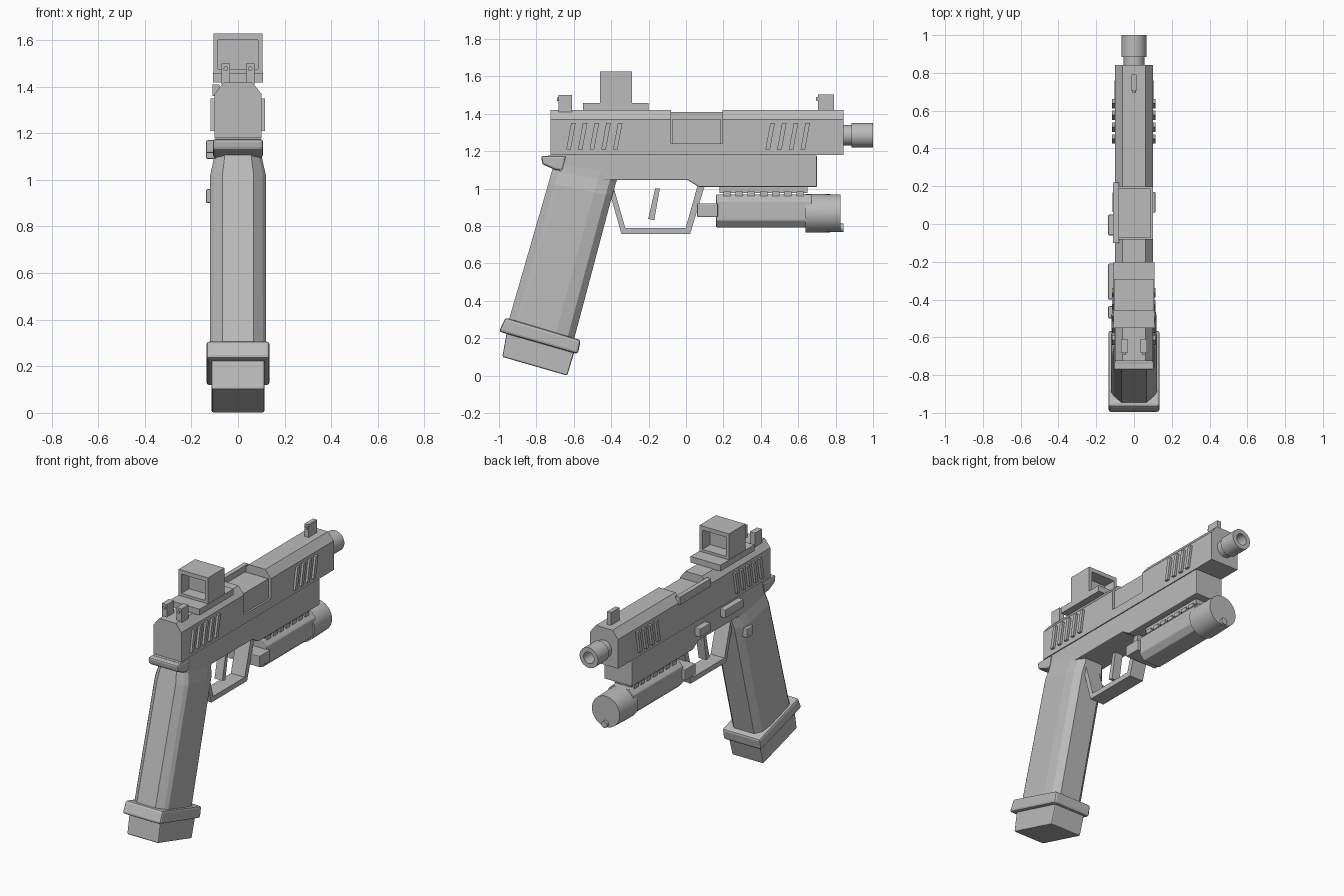
import bpy, bmesh, math
from mathutils import Vector, Matrix

old = bpy.data.objects.get("Cube")
if old:
    bpy.data.objects.remove(old, do_unlink=True)

grey = bpy.data.materials.new("plain grey")
grey.use_nodes = True
grey.diffuse_color = (0.5, 0.5, 0.5, 1)
grey.node_tree.nodes["Principled BSDF"].inputs["Base Color"].default_value = (0.5, 0.5, 0.5, 1)


def finish(name, bm, bevel=0, smooth=False):
    bmesh.ops.recalc_face_normals(bm, faces=bm.faces)
    mesh = bpy.data.meshes.new(name)
    bm.to_mesh(mesh)
    bm.free()
    mesh.materials.append(grey)
    ob = bpy.data.objects.new(name, mesh)
    bpy.context.collection.objects.link(ob)
    if bevel:
        mod = ob.modifiers.new("edge", "BEVEL")
        mod.width, mod.segments = bevel, 2
    if smooth:
        bpy.ops.object.select_all(action="DESELECT")
        ob.select_set(True)
        bpy.context.view_layer.objects.active = ob
        bpy.ops.object.shade_smooth_by_angle(angle=math.radians(35))
    return ob


def loft(name, rings, bevel=0):
    """Skin a list of matching closed rings and cap both ends."""
    bm = bmesh.new()
    loops = [[bm.verts.new(p) for p in ring] for ring in rings]
    n = len(loops[0])
    for a, b in zip(loops, loops[1:]):
        for i in range(n):
            j = (i + 1) % n
            bm.faces.new((a[i], a[j], b[j], b[i]))
    bm.faces.new(loops[0])
    bm.faces.new(loops[-1])
    return finish(name, bm, bevel)


def side_shape(name, pts, x0, x1, bevel=0):
    return loft(name, [[(x, y, z) for y, z in pts] for x in (x0, x1)], bevel)


def end_shape(name, pts, y0, y1, bevel=0):
    return loft(name, [[(x, y, z) for x, z in pts] for y in (y0, y1)], bevel)


def box(name, x0, x1, y0, y1, z0, z1, bevel=0):
    return side_shape(name, [(y0, z0), (y1, z0), (y1, z1), (y0, z1)], x0, x1, bevel)


def lathe(name, pts, x, z, steps=32):
    """Spin (y, radius) points about an axis parallel to y."""
    bm = bmesh.new()
    vs = [bm.verts.new((x + r, y, z)) for y, r in pts]
    es = [bm.edges.new(p) for p in zip(vs, vs[1:])]
    bmesh.ops.spin(bm, geom=vs + es, cent=(x, 0, z), axis=(0, 1, 0),
                   angle=math.tau, steps=steps)
    bmesh.ops.remove_doubles(bm, verts=bm.verts, dist=0.0005)
    return finish(name, bm, smooth=True)


# Slide, opened between its two halves for the ejection port
section = [(-0.1, 1.18), (0.1, 1.18), (0.1, 1.37), (0.06, 1.42), (-0.06, 1.42), (-0.1, 1.37)]
end_shape("slide_rear", section, -0.725, -0.08)
end_shape("slide_front", section, 0.195, 0.842)
box("slide_port_floor", -0.1, 0.1, -0.08, 0.195, 1.18, 1.24)
box("slide_port_wall", -0.1, -0.08, -0.08, 0.195, 1.24, 1.37)
box("slide_port_rim", -0.11, -0.08, -0.1, 0.22, 1.36, 1.41)
box("barrel_block", -0.08, 0.088, -0.075, 0.187, 1.24, 1.37)

# Slanted grip ribs on both sides of the slide
for x0, x1, side in ((0.1, 0.115, "left"), (-0.117, -0.1, "right")):
    for start, count in ((-0.64, 5), (0.425, 4)):
        for i in range(count):
            y = start + i * 0.0625
            side_shape("slide_rib_" + side, [(y, 1.21), (y + 0.024, 1.21),
                       (y + 0.05, 1.35), (y + 0.026, 1.35)], x0, x1)

# Barrel end with bore
lathe("muzzle", [(0.8, 0.0), (0.8, 0.055), (0.885, 0.055), (0.885, 0.066), (1.0, 0.066),
                 (1.0, 0.037), (0.88, 0.037), (0.88, 0.0)], 0, 1.285)

# Sights
for s in (-1, 1):
    box("rear_sight_post", s * 0.052 - 0.018, s * 0.052 + 0.018, -0.682, -0.61, 1.41, 1.5)
    lathe("rear_sight_dot", [(-0.69, 0.0), (-0.69, 0.01), (-0.67, 0.01)], s * 0.052, 1.477, 12)
box("front_sight", -0.014, 0.014, 0.705, 0.792, 1.41, 1.503)
lathe("front_sight_dot", [(0.695, 0.0), (0.695, 0.01), (0.72, 0.01)], 0, 1.48, 12)

# Optic: plate, open hood, lens
box("optic_base", -0.108, 0.108, -0.55, -0.2, 1.418, 1.458)
for s in (-1, 1):
    box("optic_wall", s * 0.106, s * 0.086, -0.46, -0.29, 1.45, 1.627)
box("optic_roof", -0.088, 0.088, -0.46, -0.29, 1.6, 1.627)
box("optic_sill", -0.088, 0.088, -0.46, -0.29, 1.45, 1.475)
box("optic_lens", -0.088, 0.088, -0.38, -0.372, 1.47, 1.605)

# Frame and tang
side_shape("frame", [(-0.74, 1.178), (0.7, 1.178), (0.7, 1.008), (0.07, 1.008), (0.01, 1.045),
                     (-0.35, 1.045), (-0.6, 1.045), (-0.7, 1.11)], -0.1, 0.1, 0.006)
side_shape("tang", [(-0.775, 1.175), (-0.64, 1.175), (-0.66, 1.095), (-0.7, 1.1),
                    (-0.768, 1.13)], -0.108, 0.108, 0.012)


# Grip with chamfered back and rounded front
def grip_ring(back, front, w):
    half = [(0.0, 0.55), (0.1, 0.88), (0.16, 1.0), (0.72, 1.0), (0.9, 0.9), (1.0, 0.6)]
    b, f = Vector((0, *back)), Vector((0, *front))
    pts = [b.lerp(f, t) + Vector((k * w, 0, 0)) for t, k in half]
    return pts + [Vector((-p.x, p.y, p.z)) for p in reversed(pts)]


loft("grip", [grip_ring((-0.7, 1.15), (-0.345, 1.12), 0.098),
              grip_ring((-0.715, 1.1), (-0.375, 1.03), 0.104),
              grip_ring((-0.735, 1.03), (-0.395, 0.96), 0.12),
              grip_ring((-0.955, 0.27), (-0.605, 0.17), 0.121)])
side_shape("magazine_well", [(-0.965, 0.31), (-0.563, 0.19), (-0.578, 0.115), (-1.0, 0.235)],
           -0.136, 0.136, 0.014)
side_shape("magazine_base", [(-0.955, 0.25), (-0.59, 0.15), (-0.635, 0.0), (-0.982, 0.1)],
           -0.113, 0.113, 0.008)

# Trigger and guard
side_shape("trigger_guard", [(-0.41, 0.985), (-0.345, 0.757), (0.022, 0.757), (0.1, 1.015),
                             (0.062, 1.015), (-0.002, 0.79), (-0.325, 0.79), (-0.385, 1.0)],
           -0.05, 0.05)
side_shape("trigger", [(-0.165, 1.0), (-0.14, 1.0), (-0.17, 0.83), (-0.202, 0.838)], -0.028, 0.028)

# Controls on the right side
box("slide_stop", -0.137, -0.09, -0.4, -0.21, 1.115, 1.17, 0.006)
box("takedown_lever", -0.137, -0.09, -0.06, 0.05, 1.09, 1.145, 0.006)
box("magazine_release", -0.137, -0.1, -0.5, -0.435, 0.9, 0.96, 0.006)

# Accessory rail and lamp
box("rail", -0.06, 0.06, 0.18, 0.65, 0.975, 1.012)
for i in range(7):
    y = 0.2 + i * 0.065
    box("rail_tooth", -0.07, 0.07, y, y + 0.04, 0.96, 0.985)
end_shape("lamp_body", [(-0.06, 0.793), (0.06, 0.793), (0.092, 0.83), (0.092, 0.935), (0.06, 0.968),
                        (-0.06, 0.968), (-0.092, 0.935), (-0.092, 0.83)], 0.16, 0.672, 0.006)
box("lamp_latch", -0.113, 0.113, 0.06, 0.17, 0.848, 0.92, 0.004)
lathe("lamp_head", [(0.64, 0.0), (0.64, 0.104), (0.69, 0.104), (0.825, 0.1), (0.825, 0.0)], 0, 0.868)
lathe("lamp_stud", [(0.8, 0.0), (0.8, 0.022), (0.842, 0.022), (0.842, 0.0)], 0, 0.79, 16)
